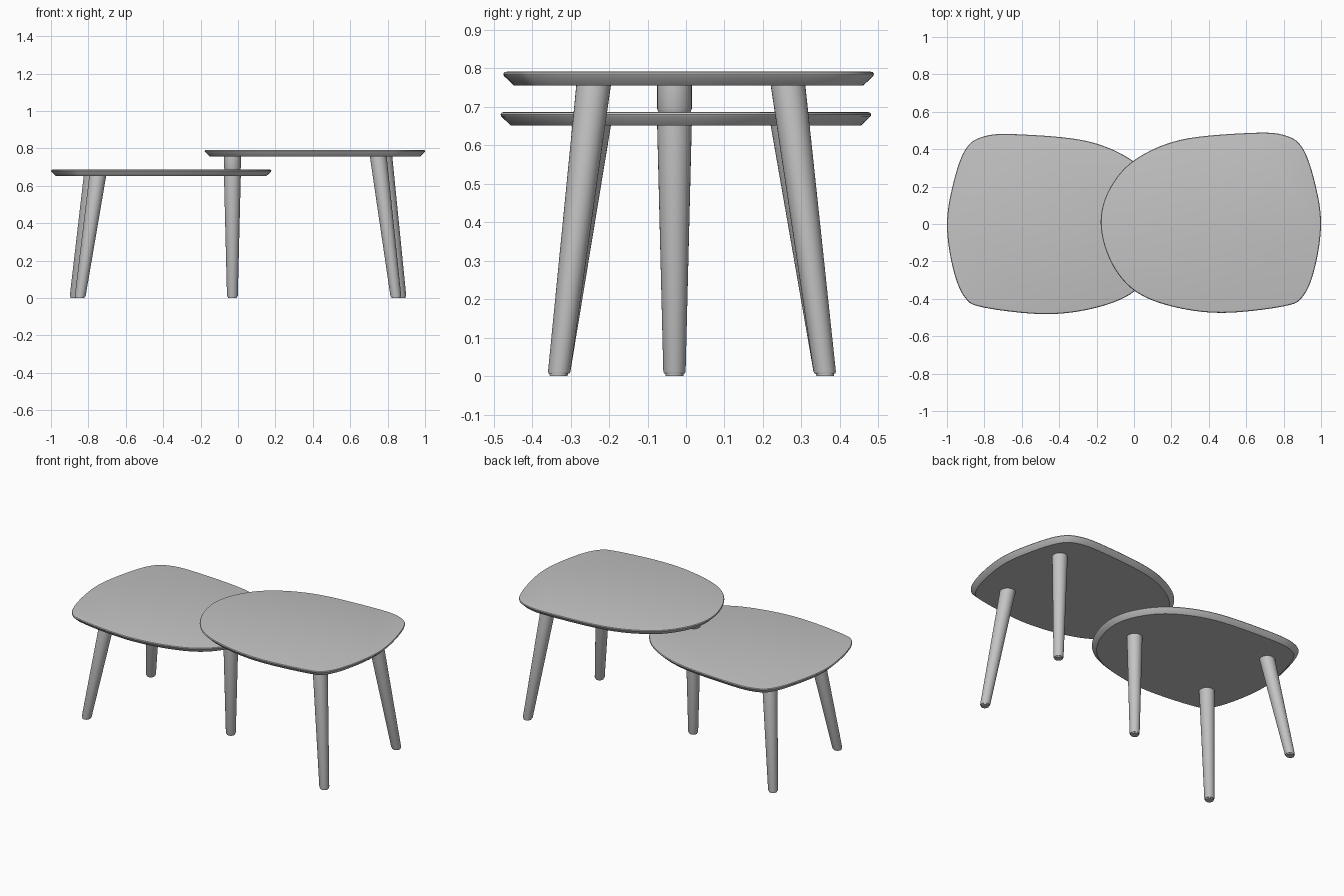
import bpy
import bmesh
import math
from mathutils import Vector

cube = bpy.data.objects.get("Cube")
if cube:
    bpy.data.objects.remove(cube, do_unlink=True)

gray = bpy.data.materials.new("plain gray")
gray.use_nodes = True
color = (0.55, 0.55, 0.55, 1)
gray.diffuse_color = color
gray.node_tree.nodes["Principled BSDF"].inputs["Base Color"].default_value = color


def loft(name, rings):
    """Join equal rings of points into a closed, smooth-shaded solid."""
    bm = bmesh.new()
    loops = [[bm.verts.new(p) for p in ring] for ring in rings]
    n = len(loops[0])
    for a, b in zip(loops, loops[1:]):
        for i in range(n):
            j = (i + 1) % n
            bm.faces.new((a[i], a[j], b[j], b[i]))
    bm.faces.new(loops[0])
    bm.faces.new(loops[-1])
    bmesh.ops.recalc_face_normals(bm, faces=bm.faces)
    mesh = bpy.data.meshes.new(name)
    bm.to_mesh(mesh)
    bm.free()
    mesh.materials.append(gray)
    obj = bpy.data.objects.new(name, mesh)
    bpy.context.collection.objects.link(obj)
    bpy.ops.object.select_all(action='DESELECT')
    obj.select_set(True)
    bpy.context.view_layer.objects.active = obj
    bpy.ops.object.shade_smooth_by_angle(angle=math.radians(32))
    return obj


def smooth_outline(points, steps=8):
    """Closed spline through the control points."""
    pts = [Vector(p) for p in points]
    n, out = len(pts), []
    for i in range(n):
        a, b, c, d = (pts[(i + k) % n] for k in (-1, 0, 1, 2))
        for s in range(steps):
            t = s / steps
            out.append(0.5 * (2 * b + (c - a) * t + (2 * a - 5 * b + 4 * c - d) * t * t
                              + (3 * b - a - 3 * c + d) * t ** 3))
    return out


def inset(outline, amount):
    n, out = len(outline), []
    for i, p in enumerate(outline):
        d = (outline[(i + 1) % n] - outline[i - 1]).normalized()
        out.append(p + Vector((-d.y, d.x)) * amount)
    return out


# Rounded tabletop outline, counter-clockwise
OUTLINE = [(-0.178, 0), (-0.125, -0.2), (0, -0.355), (0.2, -0.44), (0.47, -0.475),
           (0.8, -0.44), (0.905, -0.385), (0.968, -0.23), (1, 0), (0.97, 0.21),
           (0.905, 0.4), (0.81, 0.473), (0.63, 0.487), (0.25, 0.45), (0, 0.34),
           (-0.135, 0.18)]
outline = smooth_outline(OUTLINE)

# Edge profile: inset, height below the upper surface
PROFILE = [(0.027, -0.036), (0.002, -0.012), (0, -0.007), (0.003, -0.002), (0.012, 0)]


def tabletop(name, side, top, shift):
    rings = [[(side * p.x, p.y + shift, top + dz) for p in inset(outline, amount)]
             for amount, dz in PROFILE]
    return loft(name, rings)


def leg(name, foot, head, height):
    """Tapered leg with a small glide under the foot."""
    levels = [(0, 0.023), (0.007, 0.024), (0.007, 0.027), (0.012, 0.029), (height, 0.045)]
    rings = []
    for z, r in levels:
        c = Vector(foot).lerp(Vector(head), z / height)
        rings.append([(c.x + r * math.cos(k * math.tau / 32),
                       c.y + r * math.sin(k * math.tau / 32), z) for k in range(32)])
    return loft(name, rings)


# Upper top on the left side, lower top on the right side
for label, side, top, shift in (("upper", 1, 0.792, 0), ("lower", -1, 0.687, -0.007)):
    tabletop(label + "_tabletop", side, top, shift)
    under = top - 0.035
    leg(label + "_front_leg", (side * 0.845, -0.331), (side * 0.75, -0.24), under)
    leg(label + "_back_leg", (side * 0.872, 0.362), (side * 0.78, 0.265), under)

# Shared middle leg and the spacer between the two tops
leg("middle_leg", (-0.03, -0.03), (-0.03, -0.03), 0.653)
loft("middle_spacer", [[(-0.03 + r * math.cos(k * math.tau / 32),
                         -0.03 + r * math.sin(k * math.tau / 32), z) for k in range(32)]
                       for z, r in ((0.685, 0.041), (0.695, 0.045), (0.758, 0.045))])
